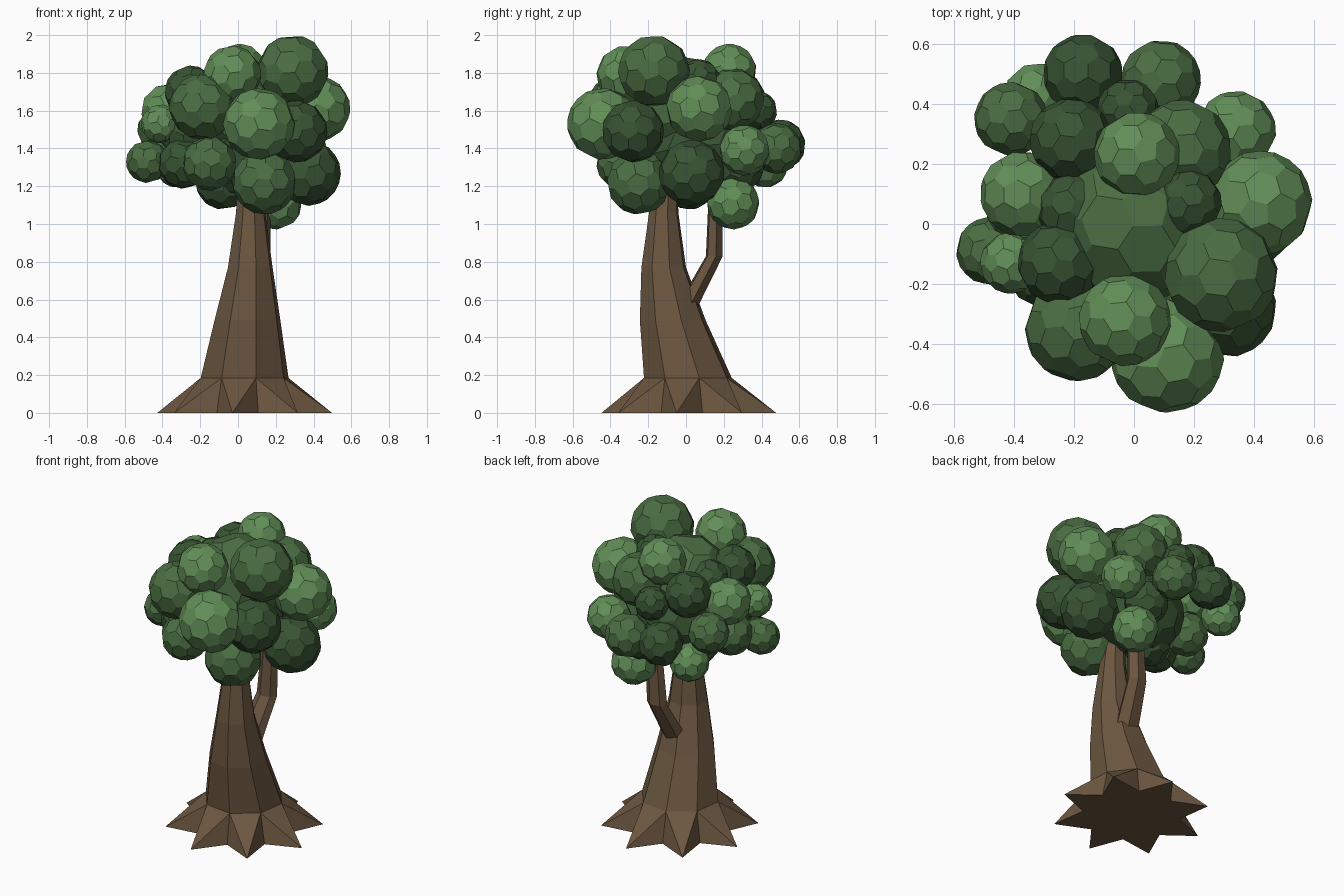
import bpy, bmesh, math, random
from mathutils import Vector, Euler

if "Cube" in bpy.data.objects:
    bpy.data.objects.remove(bpy.data.objects["Cube"])

random.seed(4)


def material(name, rgb):
    m = bpy.data.materials.new(name)
    m.diffuse_color = (*rgb, 1)
    m.use_nodes = True
    m.node_tree.nodes["Principled BSDF"].inputs["Base Color"].default_value = m.diffuse_color
    return m


def make_object(name, bm, mats):
    bmesh.ops.recalc_face_normals(bm, faces=bm.faces)
    me = bpy.data.meshes.new(name)
    bm.to_mesh(me)
    bm.free()
    for m in mats:
        me.materials.append(m)
    ob = bpy.data.objects.new(name, me)
    bpy.context.collection.objects.link(ob)
    return ob


def ring(bm, center, r, n, start, widen=1.0):
    cx, cy, cz = center
    return [bm.verts.new((cx + widen * r * math.cos(start + i * math.tau / n),
                          cy + r * math.sin(start + i * math.tau / n), cz)) for i in range(n)]


def bridge(bm, a, b):
    n = len(a)
    for i in range(n):
        bm.faces.new((a[i], a[(i + 1) % n], b[(i + 1) % n], b[i]))


bark = material("bark", (0.15, 0.095, 0.052))
greens = [material("leaf_dark", (0.04, 0.09, 0.033)),
          material("leaf_mid", (0.07, 0.155, 0.055)),
          material("leaf_light", (0.12, 0.27, 0.095))]

# Trunk: eight sided, leaning, with star shaped roots
bm = bmesh.new()
SIDES = 8
tip_angle = math.radians(-98)
corner = tip_angle - math.pi / SIDES
profile = [((0.035, 0.01, 0.185), 0.24), ((0.05, -0.07, 0.49), 0.18),
           ((0.065, -0.118, 0.77), 0.122), ((0.067, -0.118, 1.06), 0.08),
           ((0.06, -0.1, 1.35), 0.055)]
rings = [ring(bm, c, r, SIDES, corner) for c, r in profile]
for a, b in zip(rings, rings[1:]):
    bridge(bm, a, b)
bm.faces.new(rings[-1])
tips = ring(bm, (0.035, 0.015, 0), 0.467, SIDES, tip_angle)
valleys = ring(bm, (0.035, 0.015, 0), 0.29, SIDES, corner)
for k in range(SIDES):
    n = (k + 1) % SIDES
    bm.faces.new((tips[k], rings[0][n], rings[0][k]))
    bm.faces.new((valleys[k], tips[k], rings[0][k]))
    bm.faces.new((tips[k], valleys[n], rings[0][n]))
bm.faces.new([v for pair in zip(valleys, tips) for v in pair])
make_object("trunk", bm, [bark])

# Side branch: bent six sided limb, broader across than deep
bm = bmesh.new()
limb = [((0.065, -0.01, 0.53), 0.06), ((0.105, 0.15, 0.83), 0.047), ((0.12, 0.155, 1.14), 0.038)]
rings = [ring(bm, c, r, 6, 0.2, 1.45) for c, r in limb]
for a, b in zip(rings, rings[1:]):
    bridge(bm, a, b)
bm.faces.new(rings[0])
bm.faces.new(rings[-1])
make_object("branch", bm, [bark])

# Faceted ball pattern: pentagons and hexagons around the corners of an icosphere
ico = bmesh.new()
bmesh.ops.create_icosphere(ico, subdivisions=2, radius=1)
panels = []
for v in ico.verts:
    n = v.co.normalized()
    side = n.orthogonal().normalized()
    up = n.cross(side)
    pts = [f.calc_center_median().normalized() for f in v.link_faces]
    panels.append(sorted(pts, key=lambda p: math.atan2(p.dot(up), p.dot(side))))
ico.free()


def leaf_ball(bm, x, y, z, r, tone):
    rot = Euler([random.uniform(0, math.tau) for _ in range(3)]).to_matrix()
    new = []
    for panel in panels:
        face = bm.faces.new([bm.verts.new(Vector((x, y, z)) + rot @ (p * r * 1.03)) for p in panel])
        face.material_index = tone
        new += face.verts
    bmesh.ops.remove_doubles(bm, verts=new, dist=0.0005)


# Leaf balls by height: x, y, z, radius, tone
upper = [(.29, -.17, 1.81, .185, 1), (-.03, -.32, 1.79, .15, 2), (.01, .23, 1.81, .14, 2),
         (.18, .07, 1.76, .11, 0), (-.25, -.13, 1.70, .135, 0), (-.20, .05, 1.68, .12, 0),
         (.16, .25, 1.66, .16, 1), (-.21, .28, 1.67, .135, 0), (0, 0, 1.61, .265, 1)]
middle = [(.42, .07, 1.61, .17, 2), (-.19, -.35, 1.62, .17, 1), (-.37, .10, 1.60, .14, 2),
          (-.02, .38, 1.60, .10, 0), (.11, -.44, 1.53, .185, 2), (-.41, -.13, 1.53, .10, 2),
          (-.41, .35, 1.50, .12, 1), (.31, -.28, 1.49, .16, 0), (-.28, -.08, 1.48, .13, 0)]
lower = [(-.17, .50, 1.42, .13, 0), (.09, .48, 1.40, .13, 1), (.34, .31, 1.39, .13, 2),
         (0, .05, 1.38, .26, 0), (-.36, .05, 1.37, .13, 1), (-.48, -.09, 1.33, .11, 1),
         (-.32, .42, 1.31, .115, 2), (-.15, -.33, 1.32, .14, 1), (-.29, -.15, 1.32, .13, 0),
         (.37, .03, 1.27, .17, 0), (.14, -.25, 1.22, .165, 1), (-.08, .02, 1.22, .14, 0),
         (.20, .25, 1.11, .135, 2), (.14, .28, 1.30, .13, 0)]
for name, balls in (("upper_leaves", upper), ("middle_leaves", middle), ("lower_leaves", lower)):
    bm = bmesh.new()
    for ball in balls:
        leaf_ball(bm, *ball)
    make_object(name, bm, greens)
